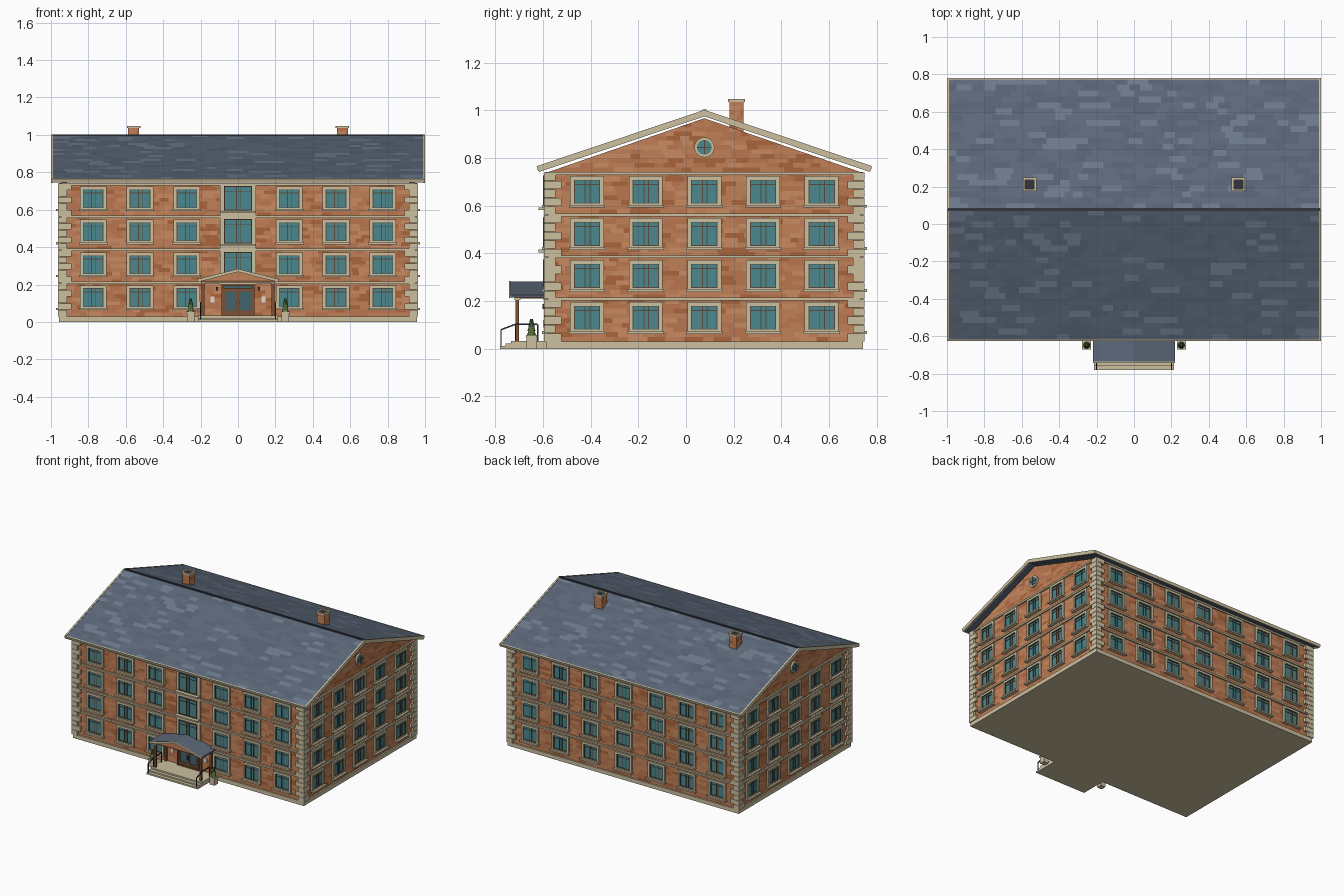
import bpy, bmesh, random
from math import pi, atan2, hypot
from mathutils import Matrix, Vector

if "Cube" in bpy.data.objects:
    bpy.data.objects.remove(bpy.data.objects["Cube"])

random.seed(4)
T, R = Matrix.Translation, Matrix.Rotation
C, HX, HY = 0.077, 0.945, 0.653          # wall centre in y, half sizes
Z0, Z1 = 0.03, 0.742                     # wall bottom and top
EAVE, RIDGE, RH = 0.763, 0.998, 0.70     # roof heights and half depth
ROWS = [0.13, 0.306, 0.482, 0.659]
I = Matrix.Identity(4)
parts, mats = {}, {}


def material(hexcol):
    if hexcol not in mats:
        m = bpy.data.materials.new("colour_" + hexcol)
        rgb = [(int(hexcol[i:i + 2], 16) / 255) ** 2.2 for i in (0, 2, 4)]
        m.diffuse_color = (*rgb, 1)
        m.use_nodes = True
        m.node_tree.nodes["Principled BSDF"].inputs["Base Color"].default_value = m.diffuse_color
        mats[hexcol] = m
    return mats[hexcol]


BRICK = ["c07f58", "b87550", "c98a62", "a9653f"]
SLATE = ["5d6879", "576273", "5a6576", "6c788a"]
STONE, DARK, TEAL, WOOD = ["cbbf9f"], ["353a40"], ["4c868c"], ["7a5238"]
COLOURS = {
    "brick_walls": BRICK, "brick_facing": BRICK, "roof_slabs": SLATE, "roof_slates": SLATE,
    "ridge_cap": DARK, "roof_trim": STONE, "plinth": STONE, "quoins": STONE, "string_courses": STONE,
    "window_surrounds": STONE, "window_sills": STONE, "window_frames": ["5b4a3d"], "window_glass": TEAL,
    "centre_bay": STONE, "chimneys": BRICK, "chimney_caps": STONE, "chimney_flues": DARK,
    "steps": STONE, "porch_posts": WOOD, "porch_roof": SLATE, "porch_trim": STONE, "porch_gable": BRICK,
    "door_frame": WOOD, "door_glass": ["46636b"], "handles": DARK, "railings": DARK, "lamps": DARK,
    "notice_plates": ["e0dccc"], "planters": STONE, "shrubs": ["4f6b3a"],
}


def part(name):
    return parts.setdefault(name, bmesh.new())


def box(name, M, u0, u1, o0, o1, z0, z1):
    """Box in a wall frame: u along the wall, o outward, z up."""
    m = M @ T(((u0 + u1) / 2, -(o0 + o1) / 2, (z0 + z1) / 2)) @ Matrix.Diagonal((u1 - u0, abs(o1 - o0), z1 - z0, 1))
    bmesh.ops.create_cube(part(name), size=1, matrix=m)


def cone(name, M, r1, r2, depth, n=16):
    bmesh.ops.create_cone(part(name), cap_ends=True, segments=n, radius1=r1, radius2=r2, depth=depth, matrix=M)


def bar(name, a, b, w):
    a, b = Vector(a), Vector(b)
    d = b - a
    m = T((a + b) / 2) @ d.to_track_quat('Z', 'Y').to_matrix().to_4x4()
    bmesh.ops.create_cube(part(name), size=1, matrix=m @ Matrix.Diagonal((w, w, d.length, 1)))


def frame(name, M, w, h, t, o0, o1, zc, uc=0):
    """Rectangular border of outer size w x h and bar width t."""
    for s in (-1, 1):
        e = uc + s * (w - t) / 2
        box(name, M, e - t / 2, e + t / 2, o0, o1, zc - h / 2, zc + h / 2)
        e = zc + s * (h - t) / 2
        box(name, M, uc - w / 2 + t, uc + w / 2 - t, o0, o1, e - t / 2, e + t / 2)


def mosaic(name, M, z0, z1, rows, length, half, out=0.0015):
    """Courses of randomly coloured flat pieces, clipped to a half width at each height."""
    bm, h = part(name), (z1 - z0) / rows
    for r in range(rows):
        a, b = z0 + r * h, z0 + (r + 1) * h
        wa, wb = half(a), half(b)
        u = -wa
        while u < wa - 1e-5:
            v = min(wa, u + length * random.uniform(0.6, 1.6))
            if wa - v < length * 0.4:
                v = wa
            lim = lambda x: max(-wb, min(wb, x))
            pts = [(u, a), (v, a), (lim(v), b), (lim(u), b)]
            if lim(v) - lim(u) < 1e-5:
                pts = pts[:3]
            f = bm.faces.new([bm.verts.new(M @ Vector((x, -out, z))) for x, z in pts])
            f.material_index = random.choices(range(4), (5, 4, 3, 2))[0]
            u = v


def prism(name, M, half, z0, z1, o0, o1):
    """Triangular gable block."""
    bm = part(name)
    a, b = [[bm.verts.new(M @ Vector((x, -o, z))) for x, z in ((-half, z0), (half, z0), (0, z1))] for o in (o1, o0)]
    bm.faces.new(a)
    bm.faces.new(b[::-1])
    for i in range(3):
        j = (i + 1) % 3
        bm.faces.new((a[j], a[i], b[i], b[j]))


def window(M, u, z, w=0.112, h=0.104, surround=True, base=0.0):
    if surround:
        frame("window_surrounds", M, w + 0.03, h + 0.028, 0.016, 0, 0.014, z, u)
    s = w / 2 + 0.02
    box("window_sills", M, u - s, u + s, 0, base + 0.029, z - h / 2 - 0.015, z - h / 2 - 0.004)
    frame("window_frames", M, w, h, 0.005, base, base + 0.009, z, u)
    box("window_glass", M, u - w / 2, u + w / 2, base, base + 0.004, z - h / 2, z + h / 2)
    for m in (-0.008, 0.012):
        box("window_frames", M, u + m - 0.002, u + m + 0.002, base, base + 0.008, z - h / 2, z + h / 2)
    box("window_frames", M, u - w / 2, u + w / 2, base, base + 0.007, z + h * 0.27, z + h * 0.27 + 0.004)


# Main body and plinth
mid = T((0, C, 0))
box("brick_walls", mid, -HX, HX, -HY, HY, 0.01, Z1)
box("plinth", mid, -0.957, 0.957, -HY - 0.012, HY + 0.012, 0, Z0)

# Four facades: brick facing, string courses, windows
cols = (0.273, 0.524, 0.775)
for k in range(4):
    side = k % 2 == 1
    d, half = (HX, HY) if side else (HY, HX)
    M = mid @ R(k * pi / 2, 4, 'Z') @ T((0, -d, 0))
    mosaic("brick_facing", M, Z0, Z1, 36, 0.055, lambda z: half)
    for z in (0.209, 0.386, 0.562, 0.736):
        box("string_courses", M, -half, half, 0, 0.012, z - 0.006, z + 0.006)
    if side:
        us = [i * 0.246 for i in range(-2, 3)]
        prism("brick_walls", M, HY, Z1, 0.967, -0.03, 0)
        mosaic("brick_facing", M, Z1, 0.967, 12, 0.055, lambda z: HY * (0.967 - z) / (0.967 - Z1))
        # Round gable window
        for n, r, o in (("window_surrounds", 0.042, 0.014), ("window_glass", 0.031, 0.017)):
            cone(n, M @ T((0, -o / 2, 0.845)) @ R(pi / 2, 4, 'X'), r, r, o, 24)
        box("window_frames", M, -0.002, 0.002, 0, 0.02, 0.815, 0.875)
        box("window_frames", M, -0.03, 0.03, 0, 0.02, 0.843, 0.847)
    else:
        us = [s * c for s in (-1, 1) for c in cols] + ([0] if k == 2 else [])
    for u in us:
        for z in ROWS:
            window(M, u, z)

# Corner quoins, alternating long and short
n = 20
h = (Z1 - Z0) / n
for sx in (-1, 1):
    for sy in (-1, 1):
        for i in range(n):
            lx, ly = (0.072, 0.048) if i % 2 else (0.048, 0.072)
            x, y = sx * (0.963 - lx / 2), sy * (HY + 0.019 - ly / 2)
            box("quoins", mid, x - lx / 2, x + lx / 2, -y - ly / 2, -y + ly / 2, Z0 + i * h, Z0 + i * h + h - 0.002)

# Stone centre bay over the entrance
F = mid @ T((0, -HY, 0))
box("centre_bay", F, -0.097, 0.097, 0, 0.014, 0.2, Z1)
for z in ROWS[1:]:
    window(F, 0, z + 0.003, 0.15, 0.13, False, 0.014)

# Main roof: two slopes with slates, rakes and eaves trim
rise = RIDGE - EAVE
L, ang = hypot(rise, RH), atan2(rise, RH)
for k in (0, 1):
    M = mid @ R(k * pi, 4, 'Z') @ T((0, -RH, EAVE)) @ R(ang - pi / 2, 4, 'X')
    box("roof_slabs", M, -0.99, 0.99, -0.016, 0, 0, L)
    mosaic("roof_slates", M, 0, L, 22, 0.075, lambda z: 0.99)
    box("roof_trim", M, -1, 1, -0.018, 0.003, -0.003, 0.006)
    for s in (-1, 1):
        box("roof_trim", M, s * 0.994 - 0.006, s * 0.994 + 0.006, -0.022, 0.004, 0, L)
box("ridge_cap", mid, -0.995, 0.995, -0.008, 0.008, RIDGE - 0.006, RIDGE + 0.005)

# Chimneys
for s in (-1, 1):
    M = T((s * 0.558, 0.212, 0))
    box("chimneys", M, -0.03, 0.03, -0.03, 0.03, 0.88, 1.037)
    for a in (0, 1, 2, 3):
        mosaic("chimneys", M @ R(a * pi / 2, 4, 'Z') @ T((0, -0.03, 0)), 0.92, 1.037, 6, 0.03, lambda z: 0.03)
    top = M @ T((0, 0, 1.042)) @ R(pi / 2, 4, 'X')
    frame("chimney_caps", top, 0.072, 0.072, 0.012, -0.006, 0.006, 0)
    box("chimney_flues", M, -0.025, 0.025, -0.025, 0.025, 1.03, 1.039)

# Entrance steps
for y, z in ((-0.781, 0.012), (-0.757, 0.022), (-0.733, 0.033)):
    box("steps", I, -0.213, 0.213, 0.57, -y, 0, z)

# Double door with transom, notice plates and lamps
box("door_glass", F, -0.085, 0.085, 0, 0.006, 0.033, 0.2)
frame("door_frame", F, 0.176, 0.17, 0.01, 0, 0.02, 0.118)
box("door_frame", F, -0.085, 0.085, 0, 0.016, 0.172, 0.18)
for s in (-1, 1):
    frame("door_frame", F, 0.078, 0.138, 0.01, 0, 0.014, 0.103, s * 0.04)
    box("door_frame", F, s * 0.04 - 0.036, s * 0.04 + 0.036, 0, 0.011, 0.035, 0.06)
    box("handles", F, s * 0.007 - 0.002, s * 0.007 + 0.002, 0, 0.022, 0.09, 0.12)
    box("notice_plates", F, s * 0.137 - 0.011, s * 0.137 + 0.011, 0, 0.006, 0.105, 0.135)
    box("lamps", F, s * 0.112 - 0.006, s * 0.112 + 0.006, 0, 0.026, 0.168, 0.188)
    # Porch posts and beams
    for y in (-0.707, -0.585):
        bar("porch_posts", (s * 0.187, y, 0.03), (s * 0.187, y, 0.222), 0.015)
        box("porch_trim", T((s * 0.187, y, 0)), -0.012, 0.012, -0.012, 0.012, 0.205, 0.213)
    box("porch_posts", I, s * 0.187 - 0.008, s * 0.187 + 0.008, 0.575, 0.72, 0.212, 0.226)
    # Porch roof slope
    pl, pa = hypot(0.22, 0.056), atan2(0.056, 0.22)
    M = T((0, -0.655, 0)) @ R(s * pi / 2, 4, 'Z') @ T((0, -0.22, 0.226)) @ R(pa - pi / 2, 4, 'X')
    box("porch_roof", M, -0.083, 0.083, -0.012, 0, 0, pl)
    for e in (-0.084,) if s > 0 else (0.084,):
        box("porch_trim", M, e - 0.003, e + 0.003, -0.014, 0.002, 0, pl)
    # Handrails
    x = s * 0.2
    path = [(x, -0.776, 0.08), (x, -0.715, 0.103), (x, -0.622, 0.103)]
    for a, b in zip(path, path[1:]):
        bar("railings", a, b, 0.006)
    for p, z in zip(path, (0.012, 0.033, 0.033)):
        bar("railings", (p[0], p[1], z), p, 0.005)
    # Planters with clipped conical shrubs
    P = T((s * 0.253, -0.648, 0))
    box("planters", P, -0.02, 0.02, -0.02, 0.02, 0, 0.05)
    box("planters", P, -0.024, 0.024, -0.024, 0.024, 0.046, 0.057)
    for z, r in ((0.07, 0.02), (0.09, 0.017), (0.109, 0.013)):
        cone("shrubs", P @ T((0, 0, z)), r, r * 0.45, 0.032, 10)
prism("porch_gable", I, 0.19, 0.222, 0.268, 0.705, 0.722)
box("porch_posts", I, -0.195, 0.195, 0.7, 0.717, 0.212, 0.226)

# Turn every collected part into an object
for name, bm in parts.items():
    me = bpy.data.meshes.new(name)
    bm.to_mesh(me)
    bm.free()
    for c in COLOURS[name]:
        me.materials.append(material(c))
    bpy.context.collection.objects.link(bpy.data.objects.new(name, me))
